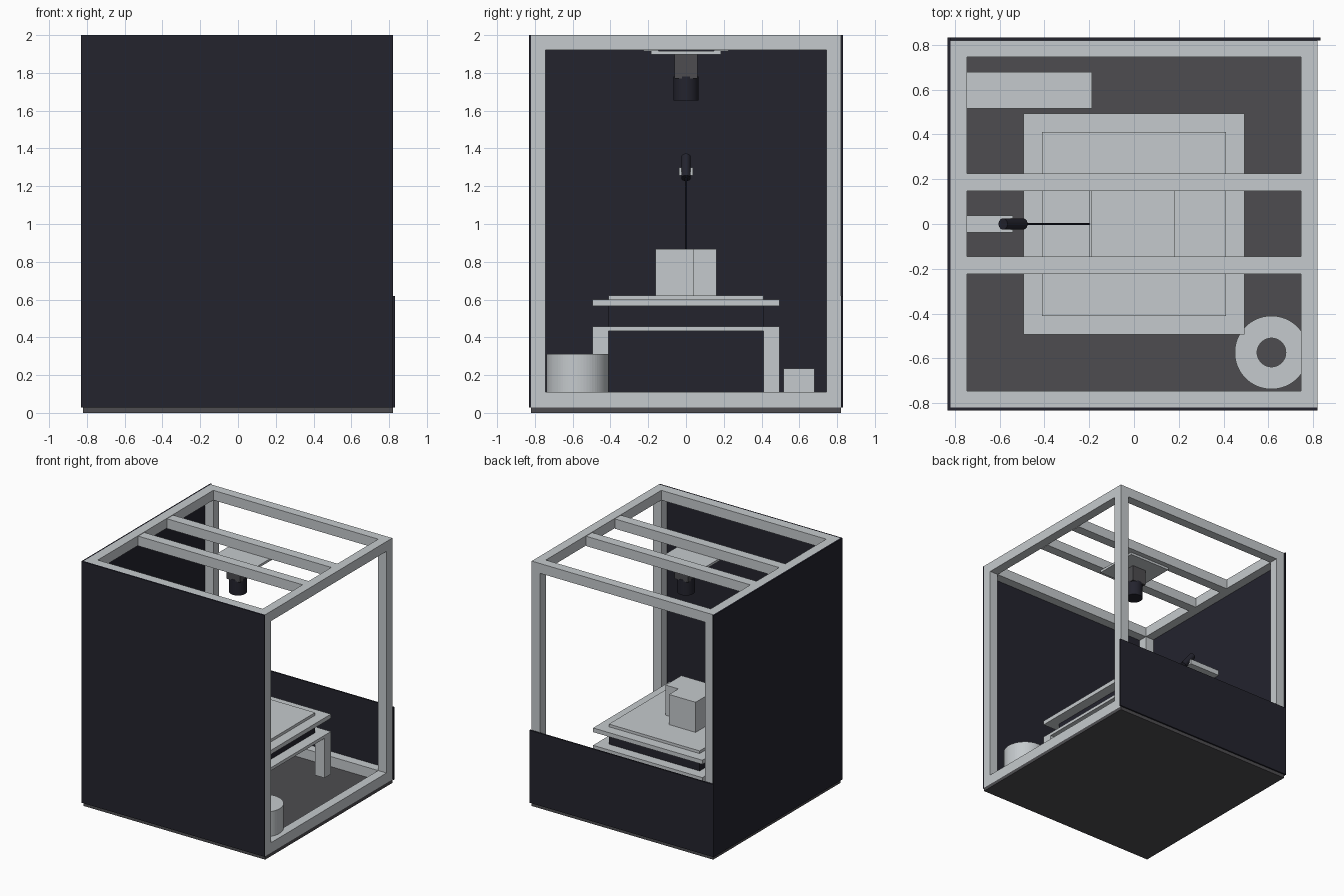
import bpy
import bmesh
from mathutils import Vector

if "Cube" in bpy.data.objects:
    bpy.data.objects.remove(bpy.data.objects["Cube"], do_unlink=True)


def material(name, rgb):
    m = bpy.data.materials.new(name)
    m.use_nodes = True
    m.diffuse_color = (*rgb, 1)
    m.node_tree.nodes["Principled BSDF"].inputs["Base Color"].default_value = (*rgb, 1)
    return m


LIGHT = material("light_aluminium", (0.56, 0.59, 0.61))
NAVY = material("dark_navy", (0.017, 0.017, 0.027))
GREY = material("dark_grey", (0.075, 0.073, 0.08))


def finish(name, bm, mat):
    bmesh.ops.recalc_face_normals(bm, faces=bm.faces)
    mesh = bpy.data.meshes.new(name)
    bm.to_mesh(mesh)
    bm.free()
    mesh.materials.append(mat)
    ob = bpy.data.objects.new(name, mesh)
    bpy.context.collection.objects.link(ob)
    return ob


def box(name, xs, ys, zs, mat):
    """Box from its (low, high) range on each axis."""
    bm = bmesh.new()
    bmesh.ops.create_cube(bm, size=1)
    for v in bm.verts:
        v.co = [r[0] if c < 0 else r[1] for c, r in zip(v.co, (xs, ys, zs))]
    return finish(name, bm, mat)


def prism(name, outline, z0, z1, mat):
    """Upright extrusion of a flat outline."""
    bm = bmesh.new()
    face = bm.faces.new([bm.verts.new((x, y, z0)) for x, y in outline])
    top = bmesh.ops.extrude_face_region(bm, geom=[face])["geom"]
    for v in top:
        if isinstance(v, bmesh.types.BMVert):
            v.co.z = z1
    return finish(name, bm, mat)


def smooth(ob):
    bpy.ops.object.select_all(action="DESELECT")
    ob.select_set(True)
    bpy.context.view_layer.objects.active = ob
    bpy.ops.object.shade_smooth_by_angle()


def rod(name, start, end, radius, mat, sides=32):
    """Cylinder between two points."""
    a, b = Vector(start), Vector(end)
    bm = bmesh.new()
    bmesh.ops.create_cone(bm, cap_ends=True, segments=sides, radius1=radius,
                          radius2=radius, depth=(b - a).length)
    ob = finish(name, bm, mat)
    ob.location = (a + b) / 2
    ob.rotation_mode = "QUATERNION"
    ob.rotation_quaternion = (b - a).to_track_quat("Z", "Y")
    smooth(ob)
    return ob


def tube(name, x, y, z0, z1, inner, outer, mat):
    """Ring-shaped solid, spun from a rectangular section."""
    bm = bmesh.new()
    section = [(inner, z0), (outer, z0), (outer, z1), (inner, z1)]
    face = bm.faces.new([bm.verts.new((r, 0, z)) for r, z in section])
    bmesh.ops.spin(bm, geom=[face], cent=(0, 0, 0), axis=(0, 0, 1),
                   angle=6.2831853, steps=64, use_merge=True)
    bmesh.ops.remove_doubles(bm, verts=bm.verts, dist=0.0001)
    ob = finish(name, bm, mat)
    ob.location = (x, y, 0)
    smooth(ob)


# Base plate and frame
OUT, IN, SKIN = 0.82, 0.745, 0.832
FLOOR, RAIL = 0.028, 0.11
box("base_plate", (-OUT, OUT), (-OUT, OUT), (0, FLOOR), GREY)
span = (-IN, IN)
sides = {"low": (-OUT, -IN), "high": (IN, OUT)}
for a, xs in sides.items():
    for b, ys in sides.items():
        box(f"post_{a}_{b}", xs, ys, (FLOOR, 2), LIGHT)
for level, zs in {"bottom": (FLOOR, RAIL), "top": (1.92, 2)}.items():
    for a, r in sides.items():
        box(f"{level}_side_rail_{a}", r, span, zs, LIGHT)
        box(f"{level}_cross_rail_{a}", span, r, zs, LIGHT)

# Cladding panels
box("front_panel", (-SKIN, OUT), (-SKIN, -OUT), (FLOOR, 2), NAVY)
box("right_panel", (-SKIN, -OUT), (-OUT, SKIN), (FLOOR, 2), NAVY)
box("low_back_panel", (-OUT, SKIN), (OUT, SKIN), (FLOOR, 0.62), NAVY)

# Overhead beams, mounting plate and camera
for name, ys in {"front": (-0.224, -0.145), "back": (0.147, 0.226)}.items():
    box(f"overhead_beam_{name}", span, ys, (1.916, 1.996), LIGHT)
box("mounting_plate", (-0.19, 0.183), (-0.184, 0.184), (1.897, 1.916), LIGHT)
box("camera_body", (-0.062, 0.062), (-0.062, 0.062), (1.77, 1.897), GREY)
rod("camera_lens", (0, 0, 1.655), (0, 0, 1.78), 0.066, NAVY)

# Table with four legs
EDGE, INSET = 0.494, 0.41
both = (-EDGE, EDGE)
core = (-INSET, INSET)
box("table_top", both, both, (0.433, 0.458), LIGHT)
legs = {"low": (-EDGE, -INSET), "high": (INSET, EDGE)}
for a, xs in legs.items():
    for b, ys in legs.items():
        box(f"table_leg_{a}_{b}", xs, ys, (RAIL, 0.433), LIGHT)
box("stage_core", core, core, (0.458, 0.566), NAVY)
box("stage_plate", both, both, (0.566, 0.6), LIGHT)
box("stage_bed", core, core, (0.6, 0.622), LIGHT)

# Notched workpiece
prism("workpiece", [(-0.2, -0.162), (0.155, -0.162), (0.155, 0.042),
                    (0.04, 0.042), (0.04, 0.162), (-0.2, 0.162)],
      0.622, 0.868, LIGHT)

# Tilted pointer on its bracket, with a thin beam to the workpiece
box("pointer_bracket", (-OUT, -0.54), (-0.038, 0.038), (1.258, 1.3), LIGHT)
centre = Vector((-0.54, 0, 1.3))
target = Vector((-0.2, 0, 0.868))
aim = (target - centre).normalized() * 0.073
rod("pointer", centre - aim, centre + aim, 0.025, NAVY, 24)
rod("pointer_beam", centre + aim, target, 0.004, NAVY, 8)

# Round container and row of control modules
tube("round_container", 0.614, -0.574, RAIL, 0.312, 0.064, 0.164, LIGHT)
WIDTH = 0.1235
for i in range(5):
    x = -0.188 - i * WIDTH
    box(f"control_module_{i + 1}", (x - WIDTH, x), (0.517, 0.68), (RAIL, 0.234), LIGHT)
